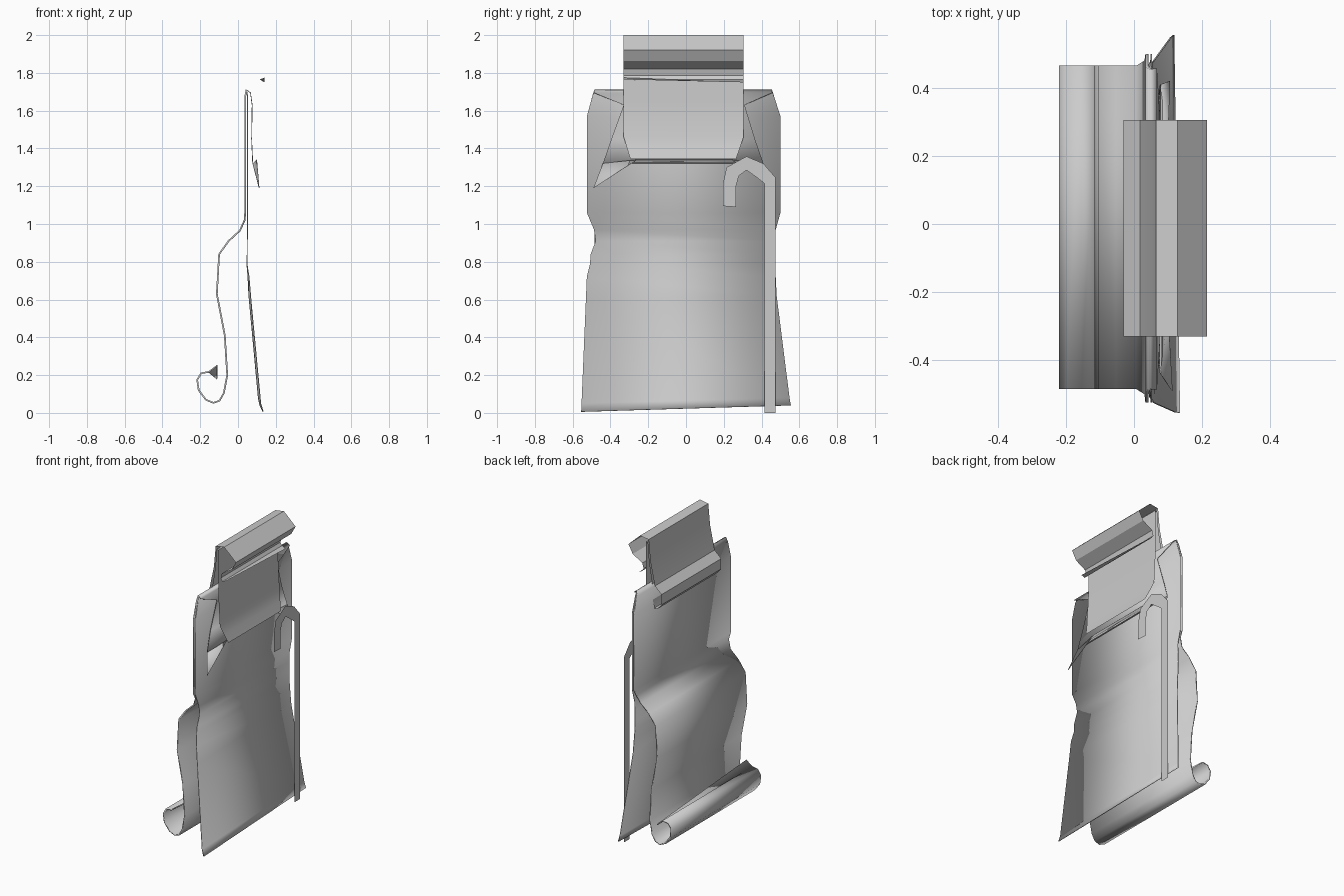
import bpy, bmesh, math


def finish(name, bm, thickness=0.0):
    bmesh.ops.recalc_face_normals(bm, faces=bm.faces)
    me = bpy.data.meshes.new(name)
    bm.to_mesh(me)
    bm.free()
    ob = bpy.data.objects.new(name, me)
    bpy.context.collection.objects.link(ob)
    bpy.ops.object.select_all(action='DESELECT')
    ob.select_set(True)
    bpy.context.view_layer.objects.active = ob
    bpy.ops.object.shade_smooth_by_angle(angle=math.radians(25))
    if thickness:
        mod = ob.modifiers.new("thickness", 'SOLIDIFY')
        mod.thickness = thickness
        mod.offset = 0
    return ob


def sheet(name, rows, thickness=0.0):
    """Ruled cloth: each row is (x, z, y_left, y_right[, dx_right, dz_right])."""
    bm = bmesh.new()
    previous = None
    for row in rows:
        x, z, y0, y1 = row[:4]
        dx, dz = row[4:] if len(row) > 4 else (0, 0)
        pair = [bm.verts.new((x, y0, z)), bm.verts.new((x + dx, y1, z + dz))]
        if previous:
            bm.faces.new((previous[0], previous[1], pair[1], pair[0]))
        previous = pair
    return finish(name, bm, thickness)


# Front hanging cloth, flaring towards the hem
sheet("front_cloth", [
    (0.045, 1.71, -0.485, 0.455), (0.05, 1.68, -0.495, 0.465),
    (0.051, 1.57, -0.525, 0.50), (0.051, 1.06, -0.525, 0.50),
    (0.05, 0.97, -0.487, 0.475), (0.049, 0.91, -0.478, 0.475),
    (0.049, 0.84, -0.505, 0.475), (0.047, 0.79, -0.508, 0.475),
    (0.058, 0.72, -0.525, 0.475, -0.005, 0),
    (0.068, 0.60, -0.53, 0.48, -0.01, 0.02),
    (0.12, 0.05, -0.553, 0.548, -0.012, 0.03),
    (0.133, 0.006, -0.555, 0.555, -0.017, 0.034)], 0.005)

# Back cloth, bulging outwards and curling up at the bottom
L, R = -0.485, 0.465
sheet("back_cloth", [
    (0.045, 1.71, L, 0.455), (0.039, 1.68, -0.495, 0.465),
    (0.038, 1.57, -0.525, 0.50), (0.038, 1.06, -0.525, 0.50),
    (0.035, 1.02, -0.50, 0.48)] + [(x, z, L, R) for x, z in [
        (0.01, 0.965), (-0.05, 0.91), (-0.10, 0.84), (-0.112, 0.63),
        (-0.07, 0.41), (-0.057, 0.20), (-0.075, 0.105), (-0.098, 0.065),
        (-0.13, 0.053), (-0.17, 0.07), (-0.208, 0.12), (-0.216, 0.175),
        (-0.195, 0.21)]] + [
    (-0.155, 0.217, L, R), (-0.11, 0.25, L, R, 0, -0.07)], 0.009)

# Folded flap over the front, pinched at the towel and flaring at its corners
sheet("folded_flap", [
    (0.045, 1.71, -0.485, 0.455), (0.066, 1.695, -0.487, 0.457),
    (0.075, 1.63, -0.33, 0.31), (0.072, 1.45, -0.395, 0.365),
    (0.078, 1.32, -0.44, 0.41)], 0.004)
bm = bmesh.new()
flap = [(0.078, -0.44, 1.32), (0.112, -0.49, 1.19), (0.10, -0.26, 1.34),
        (0.10, 0.24, 1.34), (0.105, 0.42, 1.24), (0.078, 0.41, 1.32)]
v = [bm.verts.new(p) for p in flap]
for tri in ((0, 1, 2), (0, 2, 3), (0, 3, 5), (3, 4, 5)):
    bm.faces.new([v[i] for i in tri])
finish("flap_corners", bm, 0.003)

# Short towel: front panel, drooping back loop, rolled top and curled lip
L, R = -0.33, 0.305
sheet("towel", [
    (0.135, 1.345, -0.295, 0.265), (0.115, 1.40, -0.312, 0.285)]
    + [(x, z, L, R) for x, z in [
        (0.096, 1.46), (0.086, 1.65), (0.086, 1.97), (0.072, 1.97),
        (0.062, 1.84), (0.038, 1.70), (0.035, 1.60), (0.022, 1.54),
        (0.0, 1.54), (-0.03, 1.575), (-0.031, 1.645), (0.018, 1.69),
        (0.052, 1.85), (0.065, 1.99), (0.128, 2.0), (0.215, 1.92),
        (0.183, 1.862), (0.112, 1.82), (0.102, 1.785)]] + [
    (0.115, 1.765, L, R), (0.14, 1.775, L, R, 0, -0.025)], 0.0)

# Flat cane-shaped strap hanging in front
outer = [(0.475, 0), (0.475, 1.245), (0.41, 1.32), (0.32, 1.358),
         (0.215, 1.30), (0.197, 1.22), (0.195, 1.095)]
inner = [(0.415, 0), (0.415, 1.215), (0.37, 1.25), (0.32, 1.285),
         (0.28, 1.255), (0.265, 1.20), (0.265, 1.09)]
bm = bmesh.new()
a = [bm.verts.new((0.13, y, z)) for y, z in outer]
b = [bm.verts.new((0.13, y, z)) for y, z in inner]
for i in range(len(a) - 1):
    bm.faces.new((a[i], a[i + 1], b[i + 1], b[i]))
finish("cane_strap", bm)
